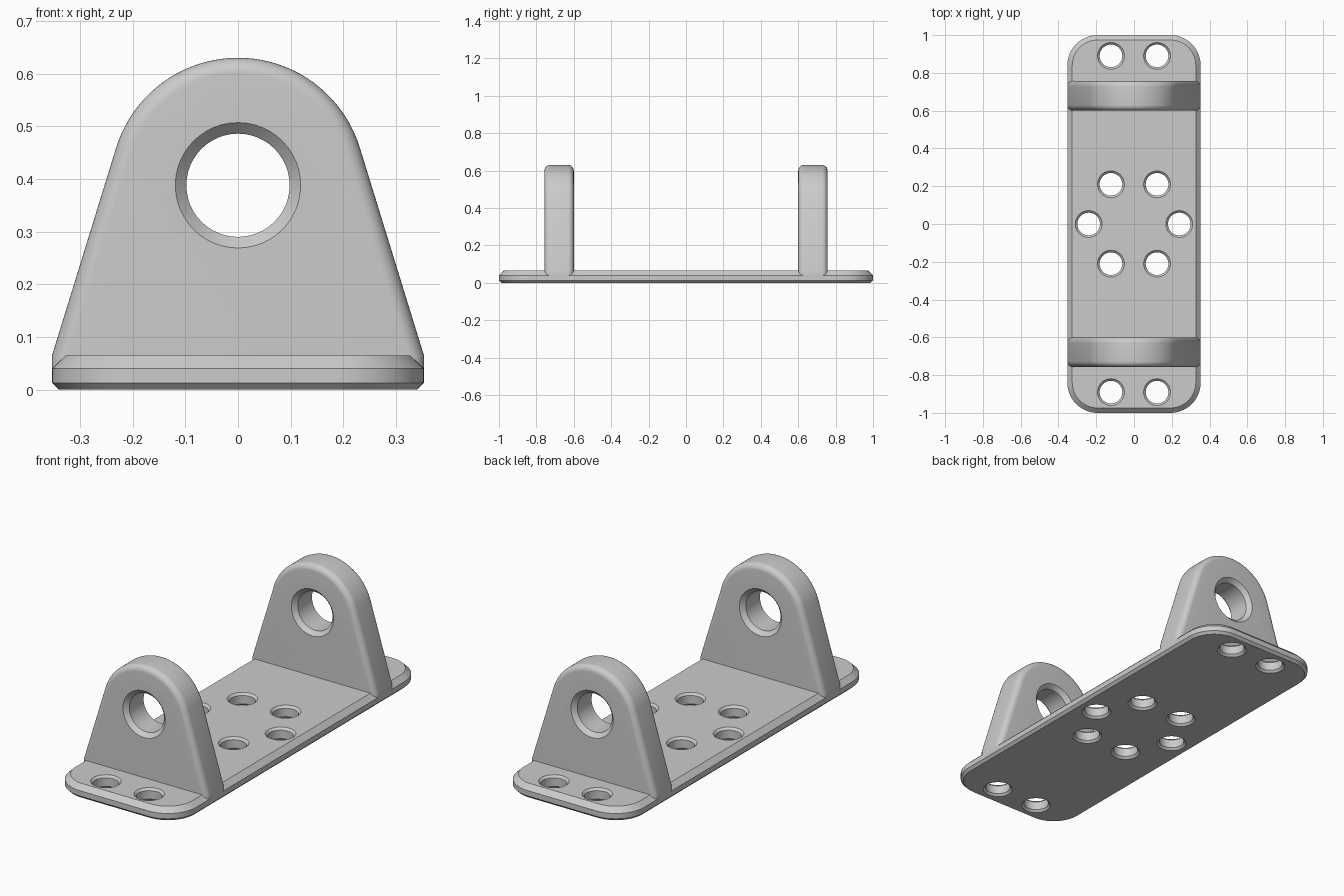
import bpy
import bmesh
from math import sin, cos, pi, acos, atan2, hypot, radians

cube = bpy.data.objects.get("Cube")
if cube:
    bpy.data.objects.remove(cube, do_unlink=True)

HALF_W, HALF_L, CORNER = 0.353, 1.0, 0.16
THICK, SHOULDER = 0.065, 0.04
LUG_IN, LUG_OUT, LUG_R, EYE_Z = 0.6, 0.757, 0.242, 0.388
FILLET = 0.03

grey = bpy.data.materials.new("Grey metal")
grey.use_nodes = True
grey.diffuse_color = (0.6, 0.6, 0.6, 1)
grey.node_tree.nodes["Principled BSDF"].inputs["Base Color"].default_value = (0.6, 0.6, 0.6, 1)


def loft(name, rings):
    """Skin a stack of matching closed rings and cap both ends."""
    bm = bmesh.new()
    loops = [[bm.verts.new(p) for p in ring] for ring in rings]
    n = len(loops[0])
    for a, b in zip(loops, loops[1:]):
        for i in range(n):
            j = (i + 1) % n
            bm.faces.new((a[i], a[j], b[j], b[i]))
    bm.faces.new(loops[0][::-1])
    bm.faces.new(loops[-1])
    bmesh.ops.recalc_face_normals(bm, faces=bm.faces[:])
    mesh = bpy.data.meshes.new(name)
    bm.to_mesh(mesh)
    bm.free()
    mesh.materials.append(grey)
    obj = bpy.data.objects.new(name, mesh)
    bpy.context.collection.objects.link(obj)
    return obj


def hole_cutter(name, radius, chamfer, lo, hi, place):
    """Round cutter flared at both faces, poking slightly past them."""
    over = 0.01
    levels = [(lo - over, radius + chamfer + over), (lo + chamfer, radius),
              (hi - chamfer, radius), (hi + over, radius + chamfer + over)]
    steps = 48
    rings = [[place(r * cos(2 * pi * i / steps), r * sin(2 * pi * i / steps), t)
              for i in range(steps)] for t, r in levels]
    return loft(name, rings)


def cut(target, cutter):
    mod = target.modifiers.new("Hole", 'BOOLEAN')
    mod.operation = 'DIFFERENCE'
    mod.solver = 'EXACT'
    mod.object = cutter
    bpy.context.view_layer.objects.active = target
    bpy.ops.object.modifier_apply(modifier=mod.name)
    bpy.data.objects.remove(cutter, do_unlink=True)


def smooth(obj):
    bpy.ops.object.select_all(action='DESELECT')
    obj.select_set(True)
    bpy.context.view_layer.objects.active = obj
    bpy.ops.object.shade_smooth_by_angle(angle=radians(25))


def plate_ring(inset, z, steps=14):
    """Rounded rectangle outline."""
    pts, r = [], CORNER - inset
    for k, (sx, sy) in enumerate(((1, 1), (-1, 1), (-1, -1), (1, -1))):
        for i in range(steps + 1):
            a = pi / 2 * (k + i / steps)
            pts.append((sx * (HALF_W - CORNER) + r * cos(a),
                        sy * (HALF_L - CORNER) + r * sin(a), z))
    return pts


def lug_ring(inset, y, steps=40):
    """Round head with straight sides tangent to it, moved in by inset."""
    drop = EYE_Z - THICK
    normal = acos(LUG_R / hypot(HALF_W, drop)) - atan2(drop, HALF_W)
    r, x = LUG_R - inset, HALF_W - inset
    foot = EYE_Z + (r - x * cos(normal)) / sin(normal)
    pts = [(x, y, SHOULDER), (x, y, foot)]
    for i in range(steps + 1):
        a = normal + (pi - 2 * normal) * i / steps
        pts.append((r * cos(a), y, EYE_Z + r * sin(a)))
    return pts + [(-x, y, foot), (-x, y, SHOULDER)]


# Base plate with chamfered rims
plate = loft("base_plate", [plate_ring(0.013, 0), plate_ring(0, 0.013),
                            plate_ring(0, SHOULDER), plate_ring(0.026, THICK)])

# Mounting holes: a pair at each end and a ring of six in the middle
spots = [(sx * 0.122, y) for sx in (-1, 1) for y in (-0.89, -0.21, 0.21, 0.89)]
spots += [(-0.24, 0), (0.24, 0)]
for hx, hy in spots:
    cut(plate, hole_cutter("hole_cutter", 0.06, 0.011, 0, THICK,
                           lambda u, v, t: (hx + u, hy + v, t)))
smooth(plate)

# Upright lugs with filleted rims and a chamfered eye
arc = [pi / 2 * i / 8 for i in range(9)]
for name, side in (("front_lug", -1), ("back_lug", 1)):
    rings = [lug_ring(FILLET * (1 - sin(a)), side * (LUG_IN + FILLET * (1 - cos(a)))) for a in arc]
    rings += [lug_ring(FILLET * (1 - sin(a)), side * (LUG_OUT - FILLET * (1 - cos(a))))
              for a in reversed(arc)]
    lug = loft(name, rings)
    cut(lug, hole_cutter("eye_cutter", 0.098, 0.021, LUG_IN, LUG_OUT,
                         lambda u, v, t: (u, side * t, EYE_Z + v)))
    smooth(lug)
